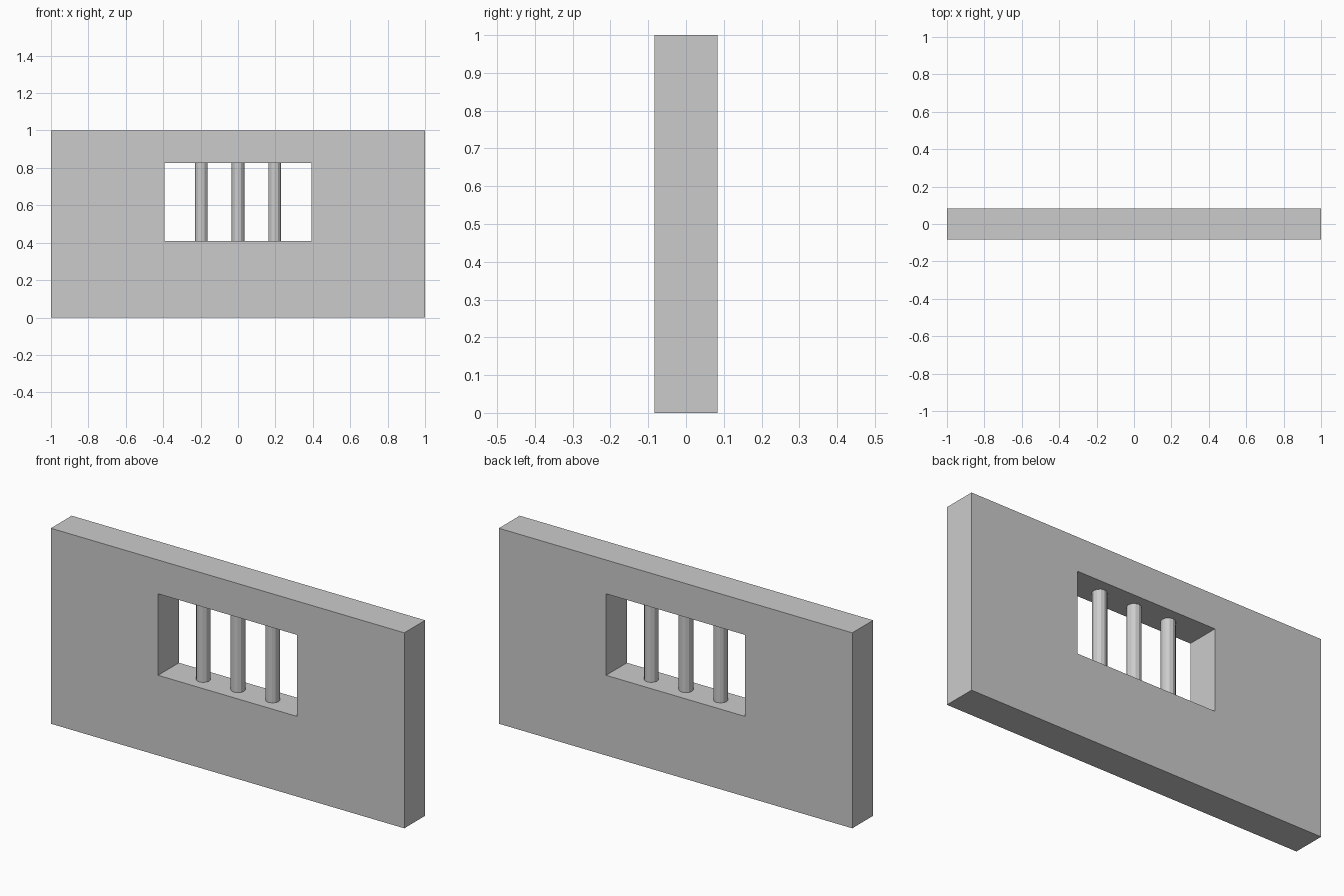
import bpy, bmesh

if "Cube" in bpy.data.objects:
    bpy.data.objects.remove(bpy.data.objects["Cube"])

HALF_DEPTH = 0.084
X0, Z0, Z1 = 0.393, 0.41, 0.827   # window half width, sill, head


def rect(x, z0, z1):
    return [(-x, z0), (x, z0), (x, z1), (-x, z1)]


# wall: outer and window outlines bridged into one slab with an opening
bm = bmesh.new()
outer, inner = rect(1, 0, 1), rect(X0, Z0, Z1)
fo, fi, bo, bi = [[bm.verts.new((x, y, z)) for x, z in pts]
                  for y in (-HALF_DEPTH, HALF_DEPTH) for pts in (outer, inner)]
for a, b in ((fo, fi), (fi, bi), (bi, bo), (bo, fo)):
    for i in range(4):
        j = (i + 1) % 4
        bm.faces.new((a[i], a[j], b[j], b[i]))
bmesh.ops.recalc_face_normals(bm, faces=bm.faces)
mesh = bpy.data.meshes.new("wall")
bm.to_mesh(mesh)
bm.free()
bpy.context.collection.objects.link(bpy.data.objects.new("wall", mesh))

# three upright window bars
for i in (-1, 0, 1):
    bpy.ops.mesh.primitive_cylinder_add(vertices=12, radius=0.034, depth=Z1 - Z0,
                                        location=(i * 0.196, 0, (Z0 + Z1) / 2))
    bpy.context.object.name = "window_bar"
